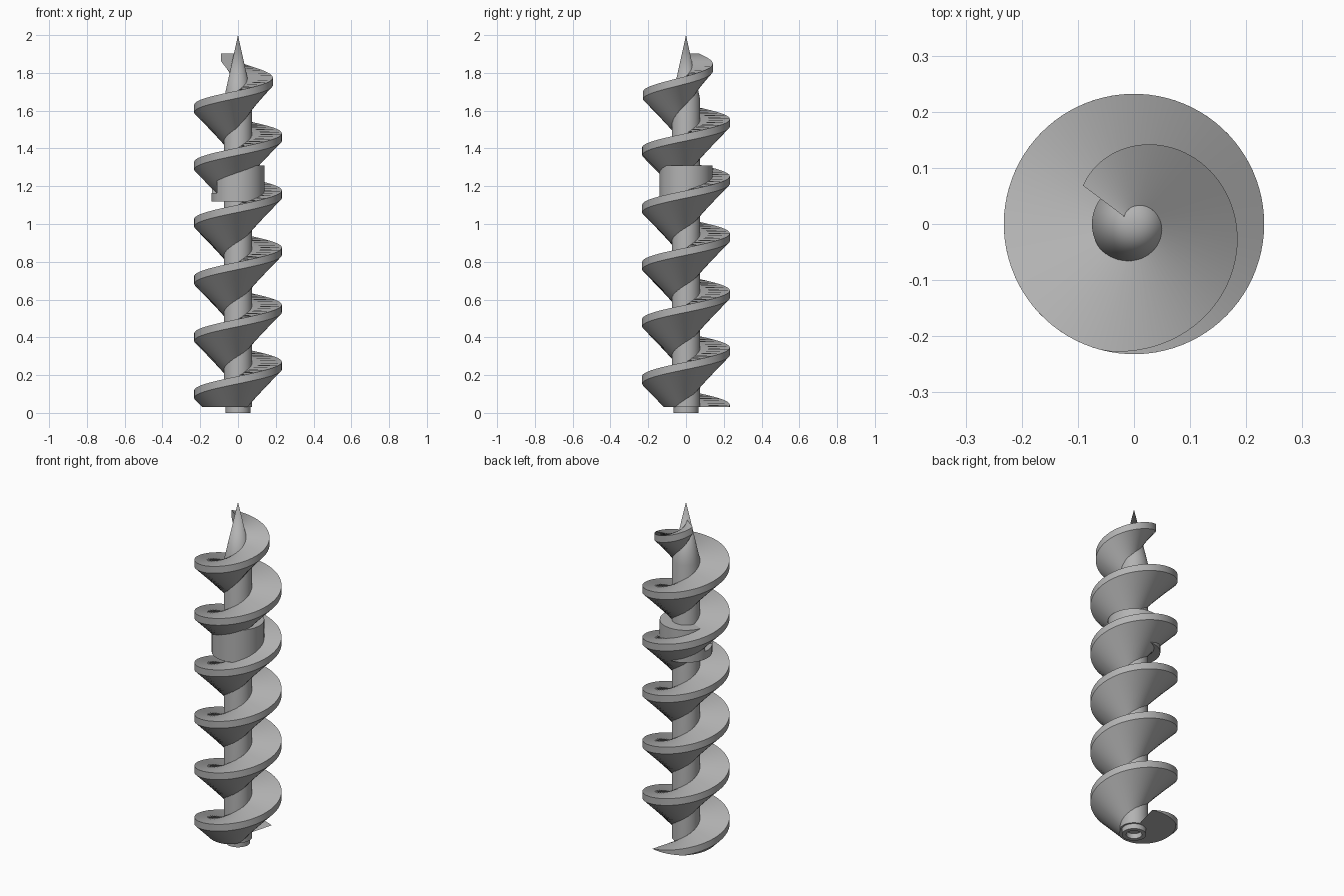
import bpy, bmesh, math
from mathutils import Vector

old = bpy.data.objects.get("Cube")
if old:
    bpy.data.objects.remove(old, do_unlink=True)

steel = bpy.data.materials.new("grey_steel")
steel.use_nodes = True
GREY = (0.45, 0.45, 0.45, 1)
steel.diffuse_color = GREY
steel.node_tree.nodes["Principled BSDF"].inputs["Base Color"].default_value = GREY

PITCH, RADIUS, BASE = 0.3025, 0.232, 0.03


def finish(name, bm):
    bmesh.ops.recalc_face_normals(bm, faces=bm.faces)
    mesh = bpy.data.meshes.new(name)
    bm.to_mesh(mesh)
    bm.free()
    mesh.materials.append(steel)
    obj = bpy.data.objects.new(name, mesh)
    bpy.context.collection.objects.link(obj)
    bpy.ops.object.select_all(action='DESELECT')
    obj.select_set(True)
    bpy.context.view_layer.objects.active = obj
    bpy.ops.object.shade_smooth_by_angle(angle=math.radians(30))
    return obj


def polar(r, deg, z):
    a = math.radians(deg)
    return Vector((r * math.cos(a), r * math.sin(a), z))


def sweep(bm, sections):
    """Skin a run of closed cross-sections and cap both ends."""
    rings = [[bm.verts.new(p) for p in s] for s in sections]
    n = len(rings[0])
    for a, b in zip(rings, rings[1:]):
        for i in range(n):
            j = (i + 1) % n
            bm.faces.new((a[i], a[j], b[j], b[i]))
    bm.faces.new(rings[0])
    bm.faces.new(rings[-1])


def lathe(name, profile, sides=72):
    bm = bmesh.new()
    verts = [bm.verts.new((r, 0, z)) for r, z in profile]
    edges = [bm.edges.new(e) for e in zip(verts, verts[1:])]
    bmesh.ops.spin(bm, geom=verts + edges, axis=(0, 0, 1), cent=(0, 0, 0),
                   angle=math.tau, steps=sides, use_merge=True)
    bmesh.ops.remove_doubles(bm, verts=bm.verts, dist=0.0001)
    return finish(name, bm)


def arc_wall(name, start, end, z0, z1, inner=0.06, outer=0.14):
    bm = bmesh.new()
    steps = max(4, round((end - start) / 4))
    sections = []
    for i in range(steps + 1):
        a = start + (end - start) * i / steps
        sections.append([polar(inner, a, z0), polar(outer, a, z0),
                         polar(outer, a, z1), polar(inner, a, z1)])
    sweep(bm, sections)
    return finish(name, bm)


# Shaft with a pointed tip, a short stepped neck and a socket below
lathe("shaft", [(0, 0.03), (0.042, 0.03), (0.042, 0), (0.065, 0), (0.065, BASE),
                (0.075, BASE), (0.075, 1.66), (0, 2.0)])

# Screw flight: flat top, thin rim, sloping underside, narrowing to the tip
START, END, TAPER = 68, 143 + 6 * 360, 257 + 5 * 360
bm = bmesh.new()
steps = round((END - START) / 4)
sections = []
for i in range(steps + 1):
    a = START + (END - START) * i / steps
    z = 0.043 + PITCH * (a - 90) / 360
    r = RADIUS - max(0, a - TAPER) * 0.00048
    inner = 0.006
    sections.append([polar(inner, a, z), polar(r, a, z), polar(r, a, z - 0.04),
                     polar(inner, a, z - 0.04 - (r - inner))])
sweep(bm, sections)
# Trim the lower end flat
cut = bmesh.ops.bisect_plane(bm, geom=bm.verts[:] + bm.edges[:] + bm.faces[:],
                             plane_co=(0, 0, BASE), plane_no=(0, 0, 1), clear_inner=True)
rim = [e for e in cut["geom_cut"] if isinstance(e, bmesh.types.BMEdge)]
bmesh.ops.triangle_fill(bm, edges=rim, use_beauty=True, normal=(0, 0, -1))
finish("screw_flight", bm)

# Collar: tall wall most of the way round, low lip across the notch
arc_wall("collar_wall", 218, 531, 1.12, 1.31)
arc_wall("collar_lip", 171, 218, 1.12, 1.165)
